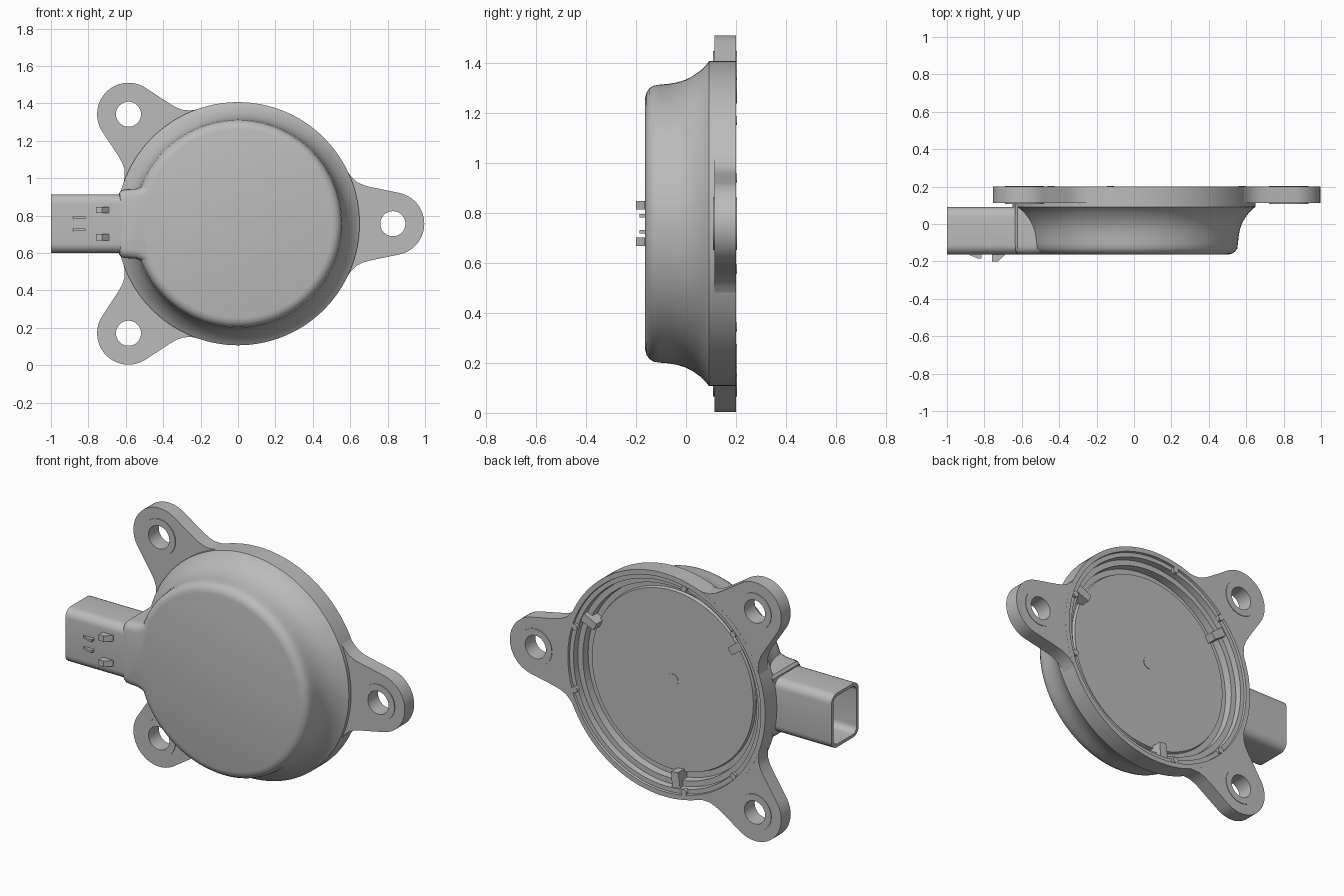
import bpy, bmesh
from math import sin, cos, radians, pi, tau

if "Cube" in bpy.data.objects:
    bpy.data.objects.remove(bpy.data.objects["Cube"])

CZ = 0.757            # height of the housing axis
FRONT = -0.163        # front face of the housing
BACK = 0.2            # back face of the flange
EARS = (0, 135, 225)  # mounting ear directions
EAR_R = 0.828         # distance of the ear holes from the axis

grey = bpy.data.materials.new("housing_grey")
grey.use_nodes = True
grey.diffuse_color = (0.5, 0.5, 0.5, 1)
grey.node_tree.nodes["Principled BSDF"].inputs["Base Color"].default_value = (0.5, 0.5, 0.5, 1)


def finish(name, bm, smooth=True):
    bmesh.ops.recalc_face_normals(bm, faces=bm.faces)
    mesh = bpy.data.meshes.new(name)
    bm.to_mesh(mesh)
    bm.free()
    ob = bpy.data.objects.new(name, mesh)
    bpy.context.collection.objects.link(ob)
    mesh.materials.append(grey)
    activate(ob)
    if smooth:
        bpy.ops.object.shade_smooth_by_angle(angle=radians(32))
    return ob


def activate(ob):
    bpy.ops.object.select_all(action="DESELECT")
    ob.select_set(True)
    bpy.context.view_layer.objects.active = ob


def loft(name, loops, closed=False, smooth=True):
    """Skin matching loops; cap the ends unless the skin closes on itself."""
    bm = bmesh.new()
    rings = [[bm.verts.new(p) for p in loop] for loop in loops]
    n = len(rings[0])
    pairs = list(zip(rings, rings[1:]))
    if closed:
        pairs.append((rings[-1], rings[0]))
    else:
        bm.faces.new(rings[0])
        bm.faces.new(rings[-1])
    for a, b in pairs:
        for i in range(n):
            j = (i + 1) % n
            bm.faces.new((a[i], a[j], b[j], b[i]))
    return finish(name, bm, smooth)


def lathe(name, profile, cx=0, cz=CZ, n=128, closed=False):
    """Turn (radius, y) points round an axis along y."""
    loops = [[(cx + r * cos(tau * i / n), y, cz + r * sin(tau * i / n))
              for i in range(n)] for r, y in profile]
    return loft(name, loops, closed)


def plate(name, outline, y0, y1):
    """Extrude an (x, z) outline along y."""
    return loft(name, [[(x, y, z) for x, z in outline] for y in (y0, y1)])


def polar(r, deg):
    return r * cos(radians(deg)), CZ + r * sin(radians(deg))


def cut(target, cutter):
    mod = target.modifiers.new("cut", "BOOLEAN")
    mod.operation = "DIFFERENCE"
    mod.solver = "EXACT"
    mod.object = cutter
    activate(target)
    bpy.ops.object.modifier_apply(modifier=mod.name)
    bpy.data.objects.remove(cutter)


# Housing: domed front, flange edge and stepped recess at the back
lathe("housing", [
    (0.01, FRONT), (0.505, FRONT), (0.525, -0.158), (0.541, -0.147),
    (0.552, -0.13), (0.556, -0.105), (0.559, -0.07), (0.565, -0.035),
    (0.576, 0), (0.592, 0.03), (0.614, 0.06), (0.634, 0.08), (0.65, 0.092),
    (0.65, BACK), (0.622, BACK), (0.62, 0.186), (0.595, 0.186),
    (0.592, 0.15), (0.56, 0.15), (0.557, 0.105), (0.525, 0.105),
    (0.52, 0.123), (0.01, 0.123)])

# Mounting flange with three tapered, filleted ears
half = [(0.55, 0.335), (0.577, 0.292), (0.605, 0.252), (0.635, 0.224),
        (0.67, 0.207), (0.71, 0.196)]
tip = [(EAR_R + 0.168 * cos(radians(a)), 0.168 * sin(radians(a)))
       for a in range(-78, 79, 6)]
ear = [(u, -v) for u, v in half] + tip + half[::-1]
outline = []
for k, a in enumerate(EARS):
    c, s = cos(radians(a)), sin(radians(a))
    outline += [(u * c - v * s, CZ + u * s + v * c) for u, v in ear]
    end = EARS[(k + 1) % 3] + (360 if k == 2 else 0)
    outline += [polar(0.646, d) for d in range(a + 34, end - 33, 3)]
flange = plate("mounting_flange", outline, 0.113, BACK - 0.0005)
cut(flange, lathe("recess_cutter", [(0.635, 0), (0.635, 0.4)]))
for a in EARS:
    x, z = polar(EAR_R, a)
    cut(flange, lathe("hole_cutter", [(0.1, 0), (0.1, 0.4)], x, z, 48))
    lathe("ear_bushing", [(0.067, 0.108), (0.105, 0.108), (0.105, 0.203),
                          (0.067, 0.203)], x, z, 48, closed=True)
activate(flange)
bpy.ops.object.shade_smooth_by_angle(angle=radians(32))

# Neck flaring from the housing towards the plug socket
side = [(-0.635, 0.165), (-0.622, 0.18), (-0.6, 0.184), (-0.545, 0.187),
        (-0.515, 0.198), (-0.49, 0.222), (-0.465, 0.262), (-0.43, 0.31)]


def neck_loop(inset, y):
    top = [(x + inset * 0.3, y, CZ + v - inset) for x, v in side]
    low = [(x + inset * 0.3, y, CZ - v + inset) for x, v in reversed(side)]
    return top + low


loft("socket_neck", [neck_loop(0.045, FRONT + 0.0005), neck_loop(0.025, -0.158),
                     neck_loop(0.01, -0.147), neck_loop(0.002, -0.13),
                     neck_loop(0, -0.11), neck_loop(0, 0.105)])


# Hollow plug socket, open at its outer end
def socket_loop(x, inset):
    r = 0.05 - inset * 0.6
    hy, hz = 0.126 - inset - r, 0.1575 - inset - r
    pts = []
    for k, (sy, sz) in enumerate(((1, 1), (-1, 1), (-1, -1), (1, -1))):
        for i in range(7):
            a = pi / 2 * (k + i / 6)
            pts.append((x, -0.036 + sy * hy + r * cos(a), CZ + sz * hz + r * sin(a)))
    return pts


loft("plug_socket", [socket_loop(-0.55, 0), socket_loop(-1, 0),
                     socket_loop(-1, 0.018), socket_loop(-0.68, 0.018)])


# Locking wedges and thin guide ribs on the socket front
def rib(name, profile, z, width):
    loft(name, [[(x, y, z + d) for x, y in profile]
                for d in (-width / 2, width / 2)], smooth=False)


for s in (-1, 1):
    rib("locking_wedge", [(-0.76, -0.155), (-0.76, -0.2), (-0.728, -0.2),
                          (-0.69, -0.165), (-0.69, -0.155)], CZ + s * 0.073, 0.034)
    rib("guide_rib", [(-0.89, -0.155), (-0.875, -0.168), (-0.84, -0.183),
                      (-0.815, -0.185), (-0.815, -0.155)], CZ + s * 0.032, 0.014)
rib("socket_key", [(-0.97, 0.08), (-0.97, 0.05), (-0.7, 0.05), (-0.7, 0.08)], CZ + 0.06, 0.03)

# Stop blocks inside the back recess
for a in (24, 144, 264):
    block = [polar(r, a + d) for r, d in
             ((0.505, -2.5), (0.6, -2.5), (0.6, 2.5), (0.505, 2.5))]
    plate("stop_block", block, 0.1, 0.18)

# Small pegs on the recess ledge and the centre gate mark
for a in (17.5, 102, 137):
    for s in (-1, 1):
        x, z = polar(0.606, s * a)
        lathe("ledge_peg", [(0.018, 0.18), (0.018, 0.203)], x, z, 20)
lathe("gate_mark", [(0.036, 0.12), (0.036, 0.126)], n=32)
